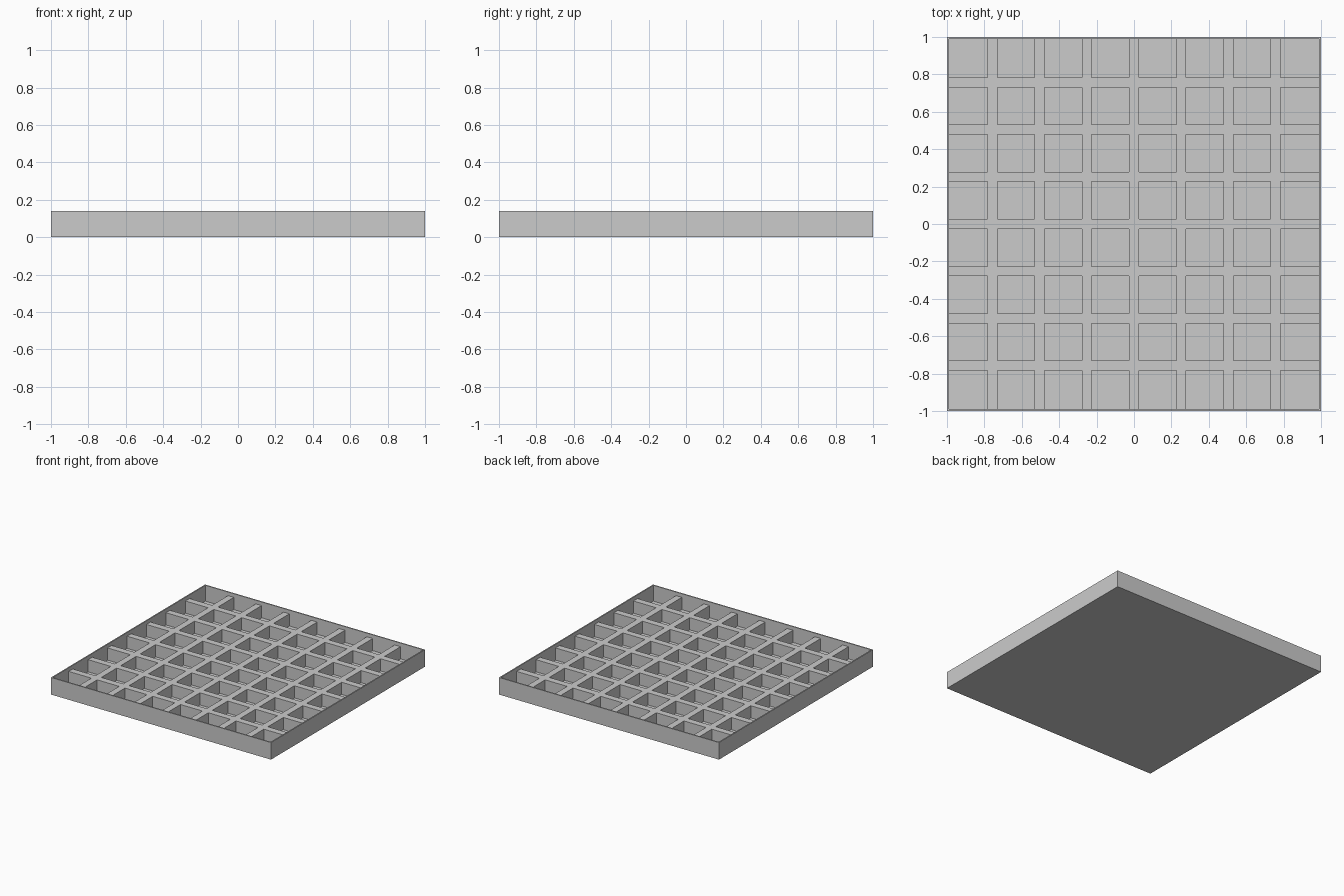
import bpy

cube = bpy.data.objects.get("Cube")
if cube:
    bpy.data.objects.remove(cube, do_unlink=True)

HEIGHT, WALL, FLOOR = 0.14, 0.01, 0.01
RIB_TOP, RIB_WIDTH, PITCH = 0.11, 0.053, 0.2525

grey = bpy.data.materials.new("plain grey")
grey.use_nodes = True
COLOUR = (0.6, 0.6, 0.6, 1)
grey.diffuse_color = COLOUR
grey.node_tree.nodes["Principled BSDF"].inputs["Base Color"].default_value = COLOUR


def box(name, x, y, z):
    """Box spanning the given (low, high) ranges."""
    spans = (x, y, z)
    bpy.ops.mesh.primitive_cube_add(size=1, location=[sum(s) / 2 for s in spans])
    ob = bpy.context.object
    ob.name = name
    ob.scale = [s[1] - s[0] for s in spans]
    bpy.ops.object.transform_apply(location=True, rotation=False, scale=True)
    ob.data.materials.append(grey)
    return ob


def cut(target, cutter, operation):
    """Apply a boolean and discard the helper."""
    mod = target.modifiers.new("boolean", "BOOLEAN")
    mod.operation, mod.object, mod.solver = operation, cutter, "EXACT"
    bpy.context.view_layer.objects.active = target
    bpy.ops.object.modifier_apply(modifier=mod.name)
    bpy.data.objects.remove(cutter, do_unlink=True)


# Open tray with a thin rim and floor
inner = 1 - WALL
tray = box("tray", (-1, 1), (-1, 1), (0, HEIGHT))
cut(tray, box("tray_hollow", (-inner, inner), (-inner, inner), (FLOOR, HEIGHT + 0.1)), "DIFFERENCE")

# Divider grid: a slab with square pockets cut through it
grid = box("divider_grid", (-inner, inner), (-inner, inner), (FLOOR, RIB_TOP))
edges = [-1.1] + [i * PITCH for i in range(-3, 4)] + [1.1]
half = RIB_WIDTH / 2
spans = [(a + half, b - half) for a, b in zip(edges, edges[1:])]
pockets = [box("pocket", x, y, (-0.1, HEIGHT + 0.1)) for x in spans for y in spans]
bpy.ops.object.select_all(action="DESELECT")
for pocket in pockets:
    pocket.select_set(True)
bpy.context.view_layer.objects.active = pockets[0]
bpy.ops.object.join()
cut(grid, pockets[0], "DIFFERENCE")
